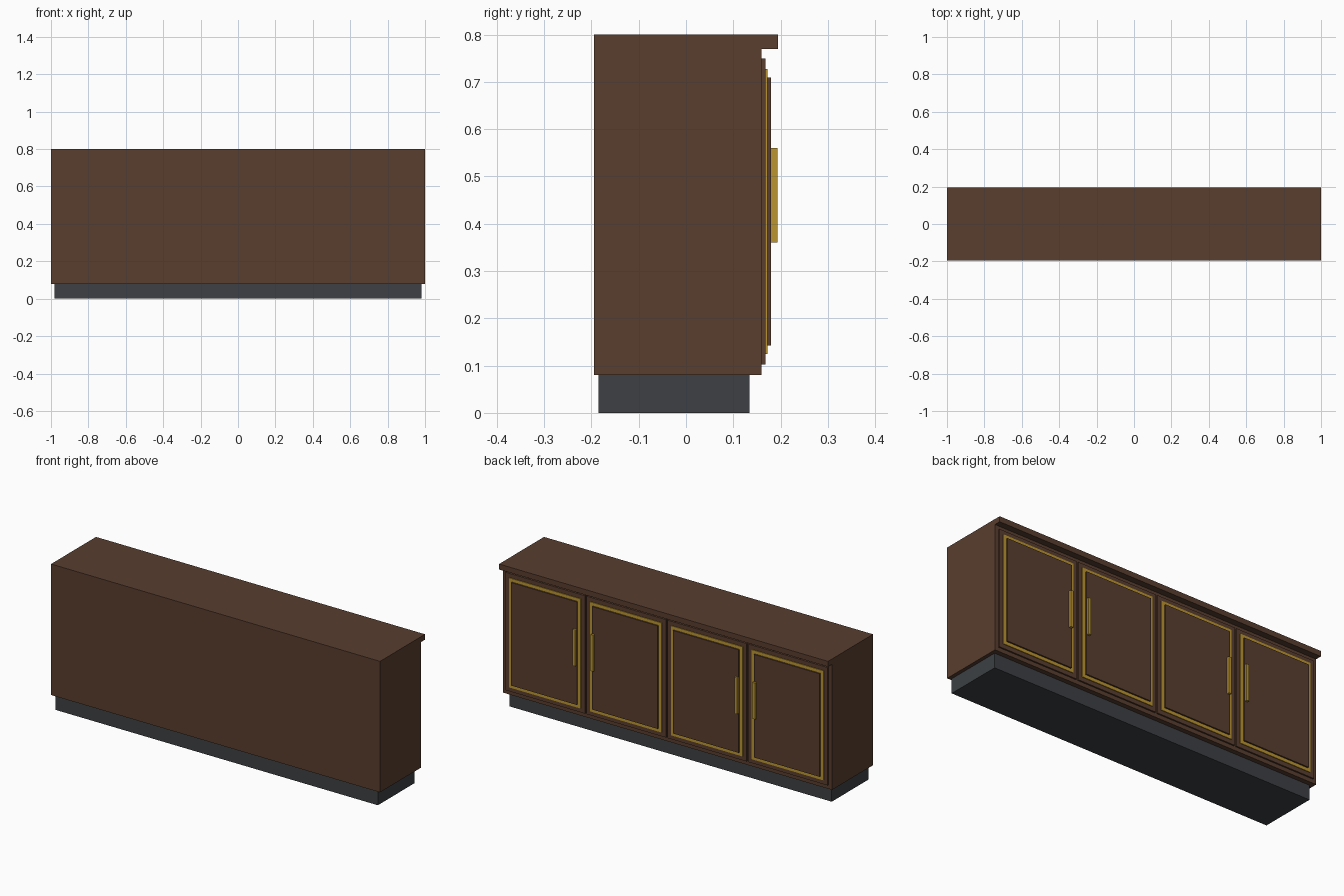
import bpy

if "Cube" in bpy.data.objects:
    bpy.data.objects.remove(bpy.data.objects["Cube"])


def material(name, rgb):
    m = bpy.data.materials.new(name)
    m.diffuse_color = (*rgb, 1)
    m.use_nodes = True
    m.node_tree.nodes["Principled BSDF"].inputs["Base Color"].default_value = m.diffuse_color
    return m


wood = material("wood", (0.10, 0.048, 0.028))
brass = material("brass", (0.50, 0.30, 0.03))
dark = material("dark_base", (0.047, 0.051, 0.056))


def box(name, x, y, z, mat):
    """Box from (min, max) ranges on each axis."""
    bpy.ops.mesh.primitive_cube_add(size=1, location=[sum(r) / 2 for r in (x, y, z)])
    ob = bpy.context.object
    ob.name = name
    ob.scale = [r[1] - r[0] for r in (x, y, z)]
    bpy.ops.object.transform_apply(location=False, rotation=False, scale=True)
    ob.data.materials.append(mat)
    return ob


# Carcass, plinth and overhanging top
box("plinth", (-0.98, 0.98), (-0.185, 0.134), (0, 0.08), dark)
box("cabinet_body", (-1, 1), (-0.195, 0.16), (0.08, 0.77), wood)
box("table_top", (-1, 1), (-0.195, 0.195), (0.77, 0.80), wood)

# Four doors on the back side, each with inlay, raised panel and handle
PITCH, HALF = 0.492, 0.241
Z0, Z1 = 0.102, 0.75
for i in range(4):
    cx = (i - 1.5) * PITCH

    def layer(name, inset, y, mat):
        box(f"{name}_{i + 1}", (cx - HALF + inset, cx + HALF - inset), y,
            (Z0 + inset, Z1 - inset), mat)

    layer("door", 0, (0.16, 0.168), wood)
    layer("door_inlay", 0.023, (0.168, 0.172), brass)
    layer("door_panel", 0.041, (0.168, 0.18), wood)

    # Handles meet in pairs
    side = 1 if i % 2 == 0 else -1
    hx = cx + side * (PITCH / 2 - 0.055)
    box(f"handle_{i + 1}", (hx - 0.008, hx + 0.008), (0.18, 0.193), (0.36, 0.56), brass)
